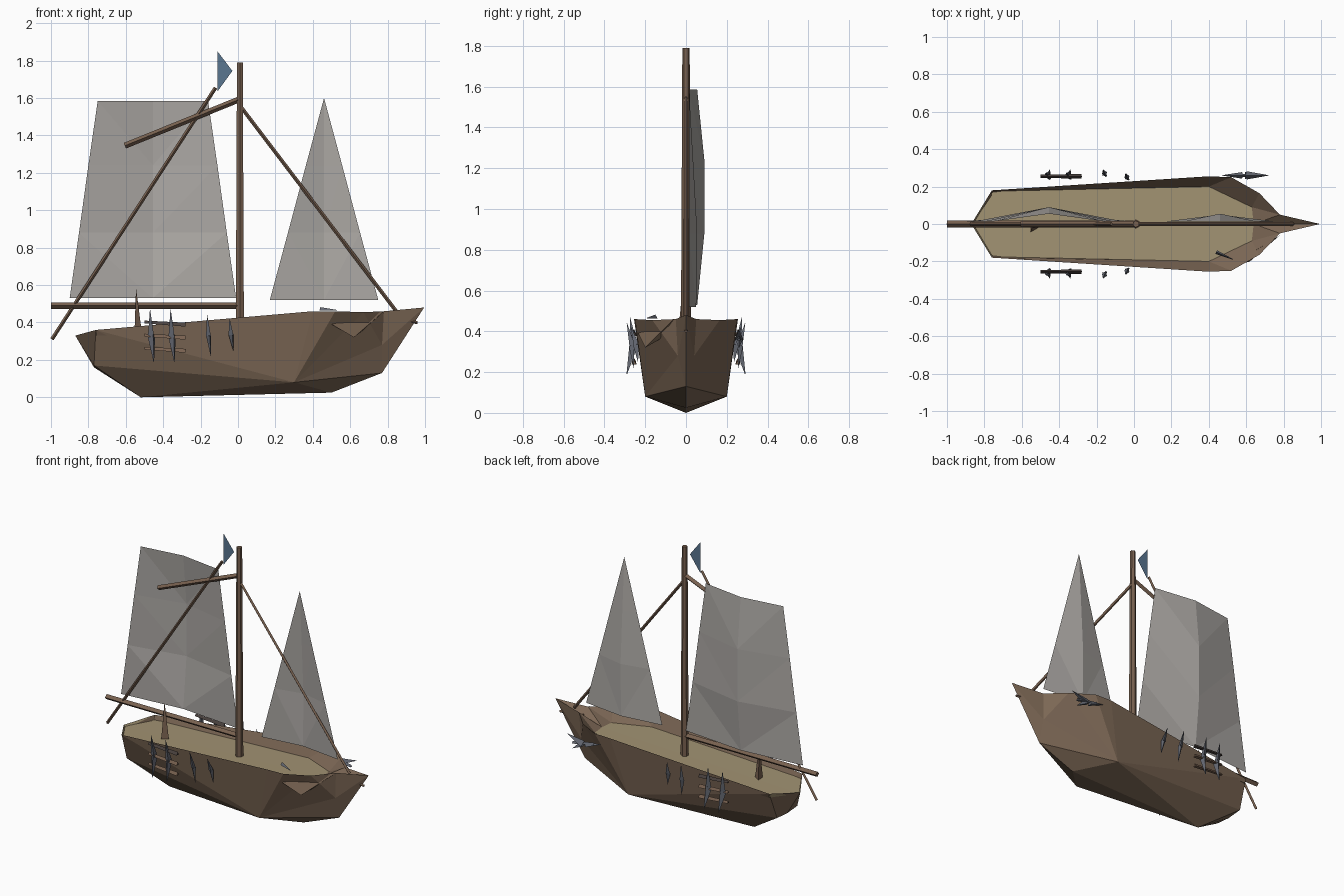
import bpy, bmesh
from mathutils import Vector

if "Cube" in bpy.data.objects:
    bpy.data.objects.remove(bpy.data.objects["Cube"])


def mat(name, r, g, b):
    m = bpy.data.materials.new(name)
    m.diffuse_color = (r, g, b, 1)
    m.use_nodes = True
    m.node_tree.nodes["Principled BSDF"].inputs["Base Color"].default_value = m.diffuse_color
    return m


HULL = mat("hull_wood", 0.20, 0.135, 0.09)
DECK = mat("deck_wood", 0.36, 0.29, 0.17)
SPAR = mat("spar_wood", 0.19, 0.12, 0.08)
CLOTH = mat("sail_cloth", 0.42, 0.40, 0.38)
BLUE = mat("flag_blue", 0.10, 0.18, 0.28)
IRON = mat("iron", 0.13, 0.14, 0.17)
DARK = mat("dark_wood", 0.07, 0.055, 0.05)


def mesh_object(name, verts, faces, material):
    me = bpy.data.meshes.new(name)
    me.from_pydata(verts, [], faces)
    me.materials.append(material)
    ob = bpy.data.objects.new(name, me)
    bpy.context.collection.objects.link(ob)
    return ob


def half_shell(name, pts, faces, material):
    """Half of a shape given by named points, mirrored across y = 0."""
    keys = list(pts)
    verts, out = [], []
    for s in (-1, 1):
        base = len(verts)
        verts += [(x, s * y, z) for x, y, z in pts.values()]
        for f in faces:
            idx = [base + keys.index(k) for k in f.split()]
            out.append(idx if s == -1 else idx[::-1])
    ob = mesh_object(name, verts, out, material)
    bm = bmesh.new()
    bm.from_mesh(ob.data)
    bmesh.ops.remove_doubles(bm, verts=bm.verts, dist=0.0005)
    loose = [v for v in bm.verts if not v.link_faces]
    bmesh.ops.delete(bm, geom=loose, context='VERTS')
    bmesh.ops.recalc_face_normals(bm, faces=bm.faces)
    bm.to_mesh(ob.data)
    bm.free()
    return ob


def stick(name, a, b, r1, r2, material, sides=4):
    """Tapered bar from a to b."""
    a, b = Vector(a), Vector(b)
    d = b - a
    bm = bmesh.new()
    bmesh.ops.create_cone(bm, cap_ends=True, segments=sides,
                          radius1=r1, radius2=r2, depth=d.length)
    ob = mesh_object(name, [], [], material)
    bm.to_mesh(ob.data)
    bm.free()
    ob.rotation_mode = 'QUATERNION'
    ob.rotation_quaternion = d.to_track_quat('Z', 'Y')
    ob.location = (a + b) / 2
    return ob


# hull: a = rail, c = chine, k = keel, d = deck edge
P = {
    "a0": (-.87, 0, .33), "a1": (-.76, .18, .36), "a2": (.4, .255, .46),
    "a3": (.52, .25, .46), "a4": (.67, .165, .455), "a5": (.78, .05, .46),
    "a6": (.995, 0, .48),
    "s": (-.77, 0, .16), "c0": (-.77, .11, .17), "c1": (.3, .2, .08),
    "c2": (.77, .04, .28),
    "k0": (-.52, 0, 0), "k1": (.5, 0, .025), "k2": (.77, 0, .13),
    "d0": (-.86, 0, .322), "d1": (-.755, .175, .33), "d2": (.4, .2, .365),
    "d3": (.63, .09, .375), "m": (.64, 0, .376),
}
half_shell("hull", P, [
    "a0 a1 c0 s", "c0 k0 s", "c0 c1 k0", "k0 c1 k1", "k1 c1 k2", "k2 c1 c2",
    "k2 c2 a6", "c2 a5 a6", "c2 a4 a5", "c2 c1 a4", "c1 a3 a4", "c1 a2 a3",
    "c1 a1 a2", "a1 c1 c0",
    "a1 d1 d2 a2", "a2 d2 a3", "a3 d2 d3 a4", "a4 d3 a5", "a5 d3 m", "a5 m a6",
], HULL)
half_shell("deck", P, ["d0 m d3 d2 d1", "a0 d0 d1 a1"], DECK)

# bow cheek wedge on the front side
mesh_object("bow_wedge",
            [(.5, -.235, .39), (.78, -.06, .46), (.62, -.20, .32), (.67, -.13, .36)],
            [(0, 2, 1), (0, 1, 3), (1, 2, 3), (0, 3, 2)], HULL)

# mast, spars and stays
stick("mast", (.01, 0, .35), (.01, 0, 1.79), .025, .018, SPAR, 6)
stick("boom", (-1, 0, .49), (.0, 0, .49), .018, .018, SPAR)
stick("gaff", (-.605, 0, 1.345), (0, 0, 1.59), .016, .016, SPAR)
stick("forestay", (.01, 0, 1.56), (.85, 0, .455), .010, .010, SPAR)
stick("backstay", (-.995, 0, .31), (-.12, 0, 1.655), .010, .010, SPAR)
stick("bowsprit_peg", (.78, 0, .42), (.96, 0, .40), .012, .008, SPAR)
stick("tiller_post", (-.54, -.02, .33), (-.545, -.02, .575), .028, .001, SPAR, 3)


# sails: rows of (z, left x, right x, belly y)
def sail(name, rows, edge_y):
    verts, faces = [], []
    for z, l, r, belly in rows:
        verts += [(l, edge_y, z), (((l + r) / 2), belly, z), (r, edge_y, z)]
    for i in range(len(rows) - 1):
        for j in range(2):
            a = i * 3 + j
            faces.append((a, a + 1, a + 4, a + 3))
    ob = mesh_object(name, verts, faces, CLOTH)
    bm = bmesh.new()
    bm.from_mesh(ob.data)
    bmesh.ops.remove_doubles(bm, verts=bm.verts, dist=0.004)
    bmesh.ops.triangulate(bm, faces=bm.faces)
    bm.to_mesh(ob.data)
    bm.free()


sail("mainsail", [(.53, -.90, -.01, .055), (.88, -.85, -.06, .09),
                  (1.24, -.80, -.11, .09), (1.585, -.75, -.16, .055)], .014)
sail("jib", [(.52, .17, .75, .05), (.88, .267, .653, .055),
             (1.24, .363, .557, .035), (1.6, .459, .461, .014)], .014)

# flag
mesh_object("flag", [(-.11, 0, 1.85), (-.11, 0, 1.635), (-.03, 0, 1.745)],
            [(0, 1, 2)], BLUE)

# gear hanging on both sides
for side, tag in ((-1, "front"), (1, "back")):
    y = side * .255
    for i, z in enumerate((.40, .33, .26)):
        stick(f"rack_bar_{tag}_{i}", (-.50, y, z), (-.28, y, z - .015),
              .010, .014, DARK if i == 0 else SPAR, 3)
    for i, x in enumerate((-.46, -.35)):
        stick(f"rack_blade_top_{tag}_{i}", (x, y, .32), (x - .01, side * .275, .47),
              .022, .001, IRON, 3)
        stick(f"rack_blade_low_{tag}_{i}", (x, y, .33), (x + .01, side * .29, .19),
              .024, .002, IRON, 3)
    for i, (x, lo, hi, yy) in enumerate(((-.155, .22, .44, .265), (-.035, .25, .42, .245))):
        mid = (lo + hi) / 2
        stick(f"hook_upper_{tag}_{i}", (x, side * yy, mid), (x - .01, side * (yy + .025), hi),
              .016, .001, IRON, 3)
        stick(f"hook_lower_{tag}_{i}", (x, side * yy, mid), (x + .01, side * (yy - .01), lo),
              .016, .001, IRON, 3)

# anchor on the back side of the bow, cleat on the front rail
stick("anchor_shank", (.52, .26, .39), (.68, .26, .36), .010, .010, IRON, 3)
stick("anchor_fluke_a", (.60, .26, .37), (.72, .26, .41), .025, .001, IRON, 3)
stick("anchor_fluke_b", (.60, .26, .37), (.68, .26, .32), .022, .001, IRON, 3)
stick("anchor_stock", (.47, .26, .40), (.58, .26, .37), .001, .02, IRON, 3)
stick("rail_cleat", (.44, -.15, .47), (.53, -.19, .465), .012, .002, IRON, 3)
